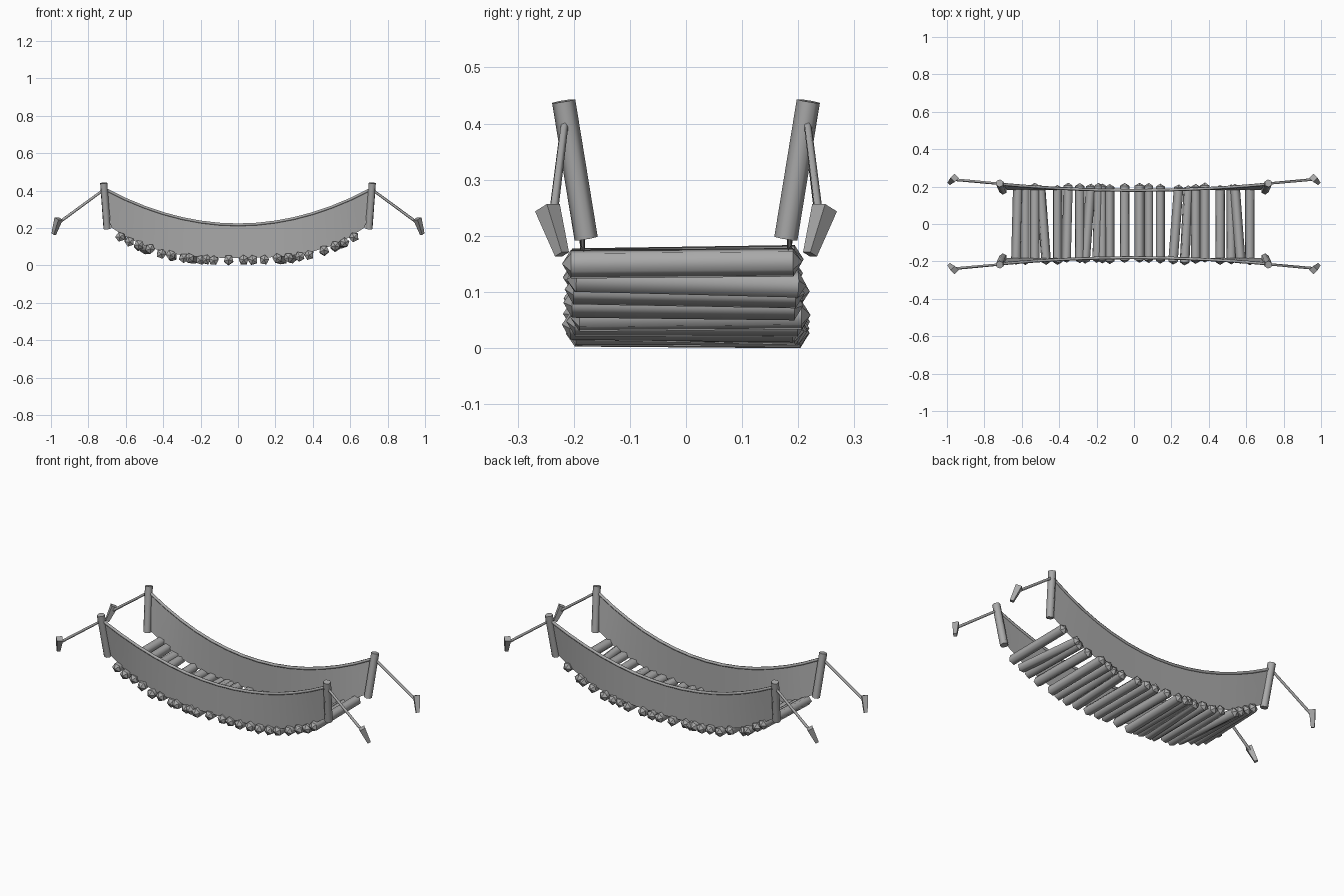
import bpy
import random
from math import pi
from mathutils import Vector, Matrix

random.seed(4)
cube = bpy.data.objects.get("Cube")
if cube:
    bpy.data.objects.remove(cube, do_unlink=True)

grey = bpy.data.materials.new("weathered_grey")
grey.use_nodes = True
grey.diffuse_color = (0.4, 0.4, 0.4, 1)
grey.node_tree.nodes["Principled BSDF"].inputs["Base Color"].default_value = (0.4, 0.4, 0.4, 1)


def mesh_object(name, verts, faces, smooth):
    mesh = bpy.data.meshes.new(name)
    mesh.from_pydata(verts, [], faces)
    mesh.materials.append(grey)
    for poly in mesh.polygons:
        poly.use_smooth = smooth and len(poly.vertices) == 4
    obj = bpy.data.objects.new(name, mesh)
    bpy.context.collection.objects.link(obj)
    return obj


def pole(name, start, end, r_start, r_end, sides=5, tip=0.0, spin=0.0, smooth=True):
    """Straight tapered prism between two points, with optional pointed ends."""
    start, end = Vector(start), Vector(end)
    axis = (end - start).normalized()
    turn = axis.to_track_quat('Z', 'Y')
    verts = []
    for centre, r in ((start, r_start), (end, r_end)):
        for i in range(sides):
            ring = Matrix.Rotation(spin + 2 * pi * i / sides, 3, 'Z') @ Vector((r, 0, 0))
            verts.append(centre + turn @ ring)
    verts += [start - axis * tip, end + axis * tip]
    a, b = 2 * sides, 2 * sides + 1
    faces = []
    for i in range(sides):
        j = (i + 1) % sides
        faces += [(i, j, sides + j, sides + i), (j, i, a), (sides + i, sides + j, b)]
    return mesh_object(name, verts, faces, smooth)


def deck_height(x):
    return 0.028 + 0.13 * abs(x / 0.63) ** 3


def rail_point(x, side):
    t = (x / 0.7) ** 2
    return Vector((x, side * (0.18 + 0.032 * t), 0.217 + 0.185 * t))


# Deck logs: front and back end positions in hundredths, slightly crooked
front = [-63, -58, -53, -47, -41, -36, -29, -26, -20, -17, -13, -5,
         3, 8, 14, 21, 27, 33, 38, 46, 52, 57, 62]
back = [-62, -58, -53, -50, -41, -35, -29, -23, -19, -17, -13, -5,
        3, 8, 14, 24, 29, 33, 38, 46, 52, 54, 62]
for n, (f, b) in enumerate(zip(front, back)):
    f, b = f / 100, b / 100
    shift = random.uniform(-0.008, 0.008)
    tilt = random.uniform(-0.004, 0.006)
    z = deck_height((f + b) / 2)
    pole(f"deck_log_{n + 1}", (f, -0.198 + shift, z + tilt), (b, 0.198 + shift, z - tilt),
         0.027, 0.027, tip=0.016, spin=random.uniform(0, pi))

SEGMENTS = 14
xs = [-0.7 + 1.4 * i / SEGMENTS for i in range(SEGMENTS + 1)]
for side, label in ((-1, "front"), (1, "back")):
    # Side panel hanging from the hand rope to the deck
    verts = []
    for x in xs:
        xb = x * 0.97
        verts += [rail_point(x, side), Vector((xb, side * 0.182, deck_height(xb) + 0.012))]
    faces = [(2 * i, 2 * i + 1, 2 * i + 3, 2 * i + 2) for i in range(SEGMENTS)]
    mesh_object(label + "_side_panel", verts, faces, True)

    # Hand rope along the top edge
    curve = bpy.data.curves.new(label + "_hand_rope", 'CURVE')
    curve.dimensions = '3D'
    curve.bevel_depth = 0.008
    curve.bevel_resolution = 1
    spline = curve.splines.new('POLY')
    spline.points.add(SEGMENTS)
    for point, x in zip(spline.points, xs):
        point.co = (*rail_point(x, side), 1)
    curve.materials.append(grey)
    rope = bpy.data.objects.new(label + "_hand_rope", curve)
    bpy.context.collection.objects.link(rope)

    # Posts, guy ropes and ground stakes at both ends
    for end, word in ((-1, "right"), (1, "left")):
        tag = f"{label}_{word}_"
        pole(tag + "post", (end * 0.7, side * 0.178, 0.195), (end * 0.718, side * 0.218, 0.44),
             0.021, 0.021, sides=6)
        pole(tag + "guy_rope", (end * 0.71, side * 0.215, 0.41), (end * 0.962, side * 0.238, 0.225),
             0.007, 0.008)
        pole(tag + "stake", (end * 0.985, side * 0.221, 0.167), (end * 0.959, side * 0.247, 0.25),
             0.013, 0.023, sides=4, spin=pi / 4, smooth=False)
